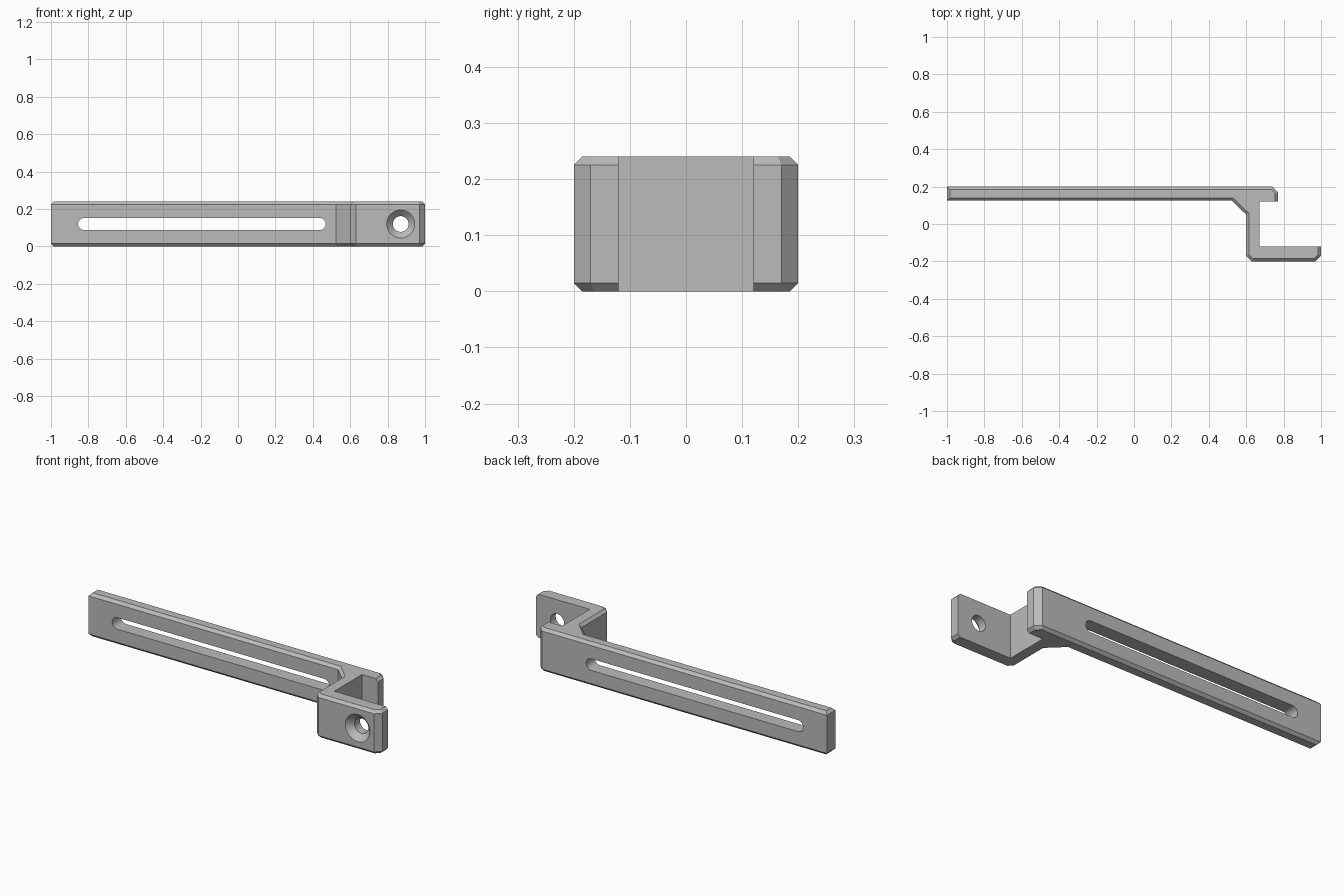
import bpy
import bmesh
from math import cos, sin, pi
from mathutils import Vector

if "Cube" in bpy.data.objects:
    bpy.data.objects.remove(bpy.data.objects["Cube"])

HEIGHT, CHAMFER = 0.24, 0.015
MID = HEIGHT / 2

grey = bpy.data.materials.new("plain grey")
grey.use_nodes = True
grey.diffuse_color = (0.5, 0.5, 0.5, 1)
grey.node_tree.nodes["Principled BSDF"].inputs["Base Color"].default_value = (0.5, 0.5, 0.5, 1)


def loft(name, rings):
    """Skin a stack of closed rings and cap both ends."""
    bm = bmesh.new()
    loops = [[bm.verts.new(p) for p in ring] for ring in rings]
    n = len(loops[0])
    for low, high in zip(loops, loops[1:]):
        for i in range(n):
            j = (i + 1) % n
            bm.faces.new((low[i], low[j], high[j], high[i]))
    bm.faces.new(loops[0][::-1])
    bm.faces.new(loops[-1])
    bmesh.ops.recalc_face_normals(bm, faces=bm.faces)
    mesh = bpy.data.meshes.new(name)
    bm.to_mesh(mesh)
    bm.free()
    mesh.materials.append(grey)
    obj = bpy.data.objects.new(name, mesh)
    bpy.context.collection.objects.link(obj)
    return obj


def inset(points, distances):
    """Move each edge of a counter-clockwise outline inward by its own distance."""
    result = []
    for i, p in enumerate(points):
        d1 = (p - points[i - 1]).normalized()
        d2 = (points[(i + 1) % len(points)] - p).normalized()
        a, b = distances[i - 1], distances[i]
        cross = d1.x * d2.y - d1.y * d2.x
        result.append(p + (d2 * a - d1 * b) / cross)
    return result


def stadium(x1, x2, radius, y, steps=24):
    """Ring in the xz plane: a circle stretched between two centres."""
    ring = []
    for cx, start in ((x2, -pi / 2), (x1, pi / 2)):
        for k in range(steps + 1):
            if x1 == x2 and k == steps:
                continue
            a = start + pi * k / steps
            ring.append((cx + radius * cos(a), y, MID + radius * sin(a)))
    return ring


def cut(target, cutter):
    cutter.hide_render = True
    mod = target.modifiers.new("cut", "BOOLEAN")
    mod.operation = "DIFFERENCE"
    mod.solver = "EXACT"
    mod.object = cutter
    bpy.context.view_layer.objects.active = target
    bpy.ops.object.modifier_apply(modifier=mod.name)
    bpy.data.objects.remove(cutter)


# Stepped bracket outline seen from above, counter-clockwise
outline = [Vector(p) for p in (
    (-1, 0.2), (-1, 0.125), (0.523, 0.125), (0.6, 0.05),
    (0.6, -0.17), (0.63, -0.2), (0.97, -0.2), (1, -0.17),
    (1, -0.12), (0.672, -0.12), (0.672, 0.12), (0.77, 0.12),
    (0.77, 0.17), (0.74, 0.2))]

# Every rim is chamfered except the three faces of the inner channel
channel = (8, 9, 10)
rim = inset(outline, [0 if i in channel else CHAMFER for i in range(len(outline))])
levels = ((rim, 0), (outline, CHAMFER), (outline, HEIGHT - CHAMFER), (rim, HEIGHT))
bracket = loft("stepped_bracket", [[(p.x, p.y, z) for p in ring] for ring, z in levels])

# Long adjustment slot through the bar
cut(bracket, loft("slot_cutter", [stadium(-0.823, 0.437, 0.032, y) for y in (0.05, 0.3)]))

# Countersunk screw hole through the front tab
hole = ((0.085, -0.21), (0.042, -0.167), (0.042, -0.05))
cut(bracket, loft("hole_cutter", [stadium(0.87, 0.87, r, y) for r, y in hole]))

bpy.ops.object.select_all(action="DESELECT")
bracket.select_set(True)
bpy.context.view_layer.objects.active = bracket
bpy.ops.object.shade_smooth_by_angle(angle=pi / 9)
